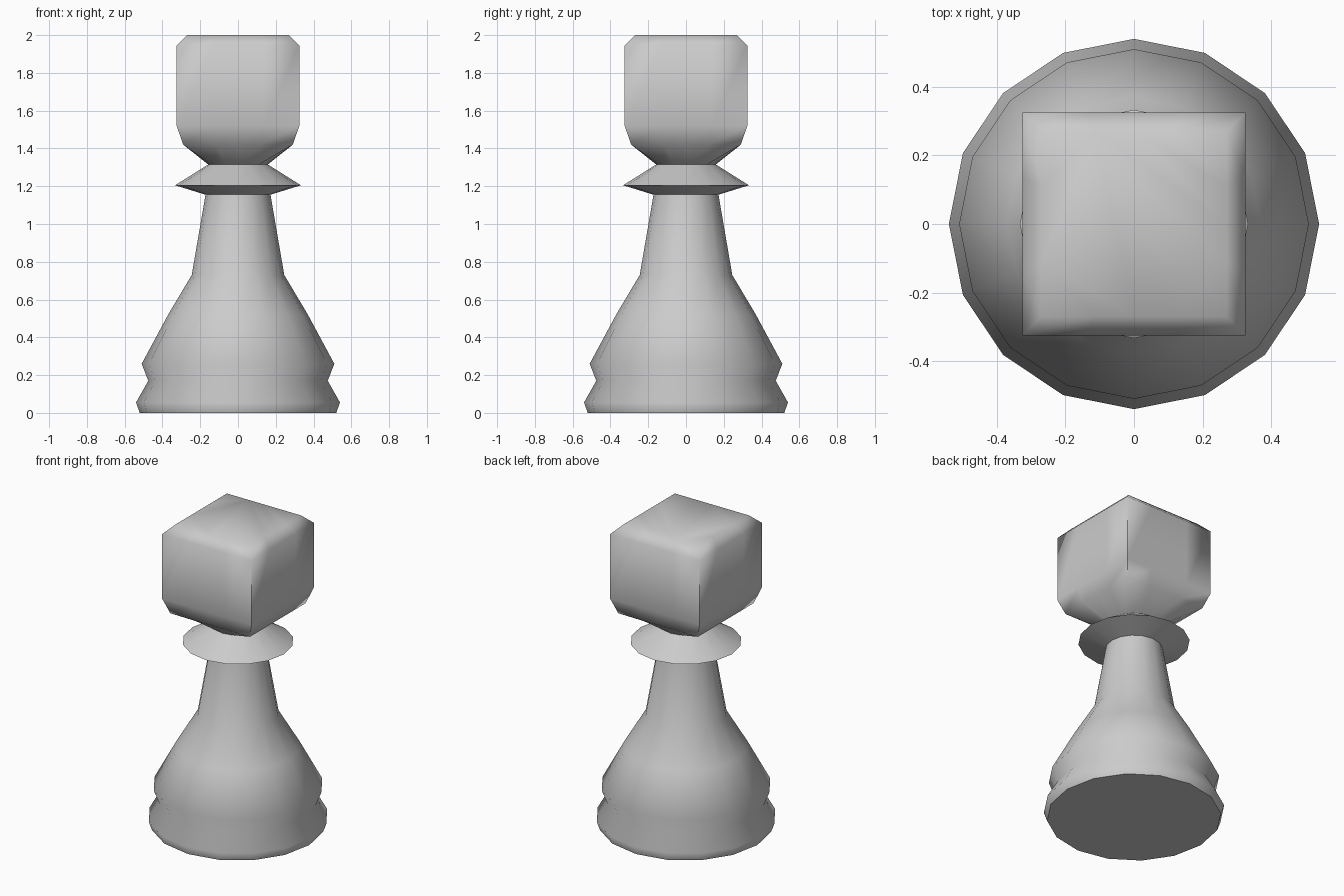
import bpy, bmesh, math

if "Cube" in bpy.data.objects:
    bpy.data.objects.remove(bpy.data.objects["Cube"])

SIDES = 16
# (radius or half width, height)
ROUND = [(0.52, 0), (0.54, 0.055), (0.475, 0.17), (0.51, 0.26), (0.37, 0.52),
         (0.245, 0.73), (0.172, 1.155), (0.333, 1.205), (0.158, 1.315)]
SQUARE = [(0.29, 1.42), (0.325, 1.52), (0.325, 1.945), (0.27, 2.0)]


def ring(bm, size, z, square):
    verts = []
    for i in range(SIDES):
        a = 2 * math.pi * i / SIDES
        c, s = math.cos(a), math.sin(a)
        k = size / max(abs(c), abs(s)) if square else size
        verts.append(bm.verts.new((c * k, s * k, z)))
    return verts


# Turned base, stem and collar flowing into the square head
bm = bmesh.new()
rings = [ring(bm, r, z, False) for r, z in ROUND]
rings += [ring(bm, r, z, True) for r, z in SQUARE]
for a, b in zip(rings, rings[1:]):
    for i in range(SIDES):
        j = (i + 1) % SIDES
        bm.faces.new((a[i], a[j], b[j], b[i]))

# Flat underside and head top
bm.faces.new(rings[0][::-1])
bm.faces.new(rings[-1])
bmesh.ops.recalc_face_normals(bm, faces=bm.faces[:])

mesh = bpy.data.meshes.new("square_headed_game_piece")
bm.to_mesh(mesh)
bm.free()
piece = bpy.data.objects.new("square_headed_game_piece", mesh)
bpy.context.collection.objects.link(piece)
bpy.context.view_layer.objects.active = piece
piece.select_set(True)
bpy.ops.object.shade_smooth_by_angle(angle=math.radians(62))
